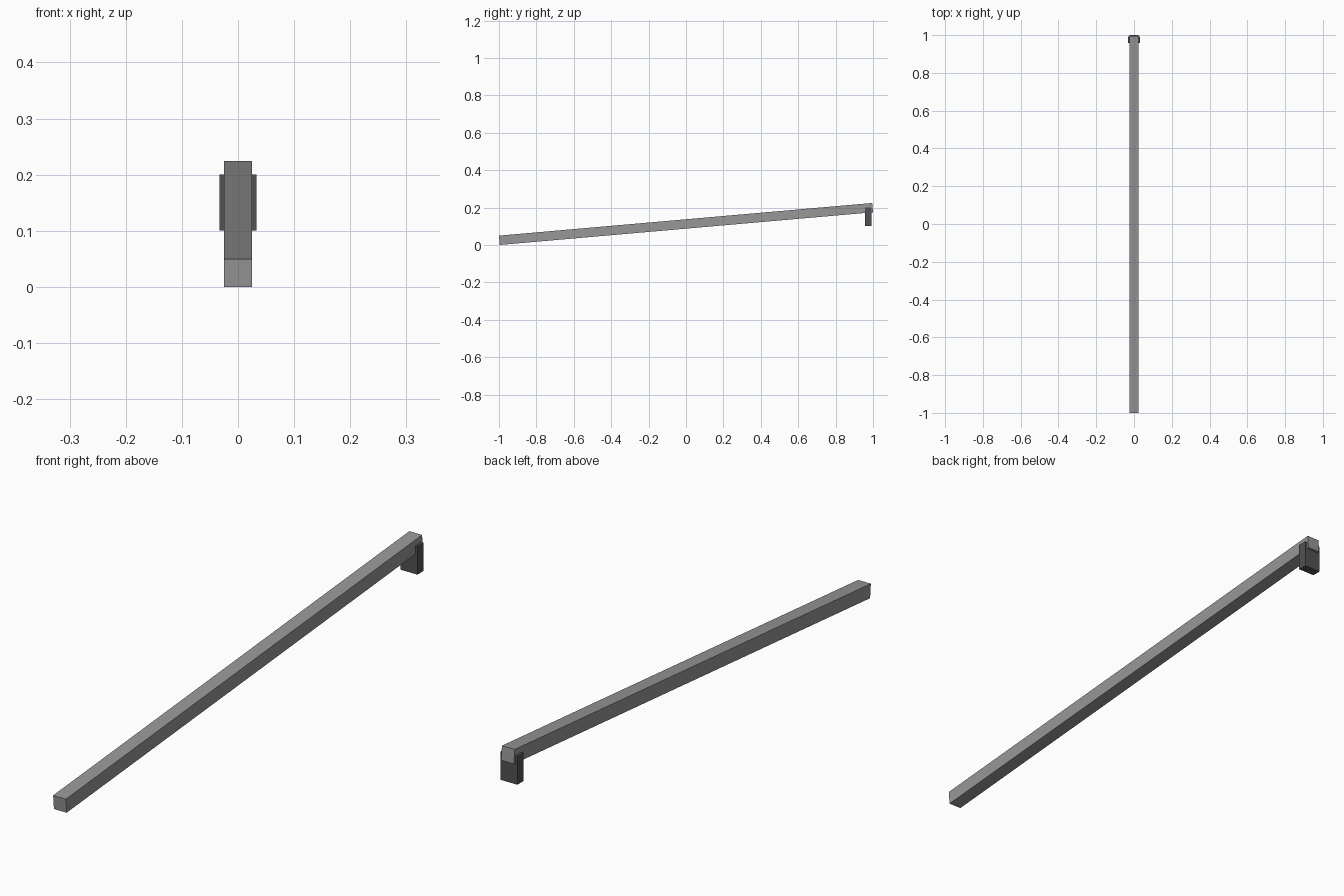
import bpy
import math

if "Cube" in bpy.data.objects:
    bpy.data.objects.remove(bpy.data.objects["Cube"])


def material(name, rgb):
    m = bpy.data.materials.new(name)
    m.diffuse_color = (*rgb, 1.0)
    m.use_nodes = True
    m.node_tree.nodes["Principled BSDF"].inputs["Base Color"].default_value = m.diffuse_color
    return m


def box(name, center, size, mat, tilt=0.0):
    bpy.ops.mesh.primitive_cube_add(size=1, location=center)
    ob = bpy.context.object
    ob.name = name
    ob.scale = size
    ob.rotation_euler = (tilt, 0, 0)
    ob.data.materials.append(mat)
    return ob


grey = material("mid grey", (0.31, 0.31, 0.31))
dark = material("dark grey", (0.085, 0.085, 0.085))

# Long square bar, raised 5 degrees towards the back
tilt = math.radians(5)
thick = 0.05
length = (2 - thick * math.sin(tilt)) / math.cos(tilt)
height = length * math.sin(tilt) + thick * math.cos(tilt)
box("sloping_bar", (0, 0, height / 2), (thick, length, thick), grey, tilt)

# Support bracket under the raised end: block with a cheek on each side of the bar
y, depth = 0.975, 0.034
box("bracket_block", (0, y, 0.14), (0.05, depth, 0.08), dark)
for side, name in ((-1, "left"), (1, "right")):
    box("bracket_cheek_" + name, (side * 0.029, y, 0.15), (0.008, depth, 0.1), dark)
